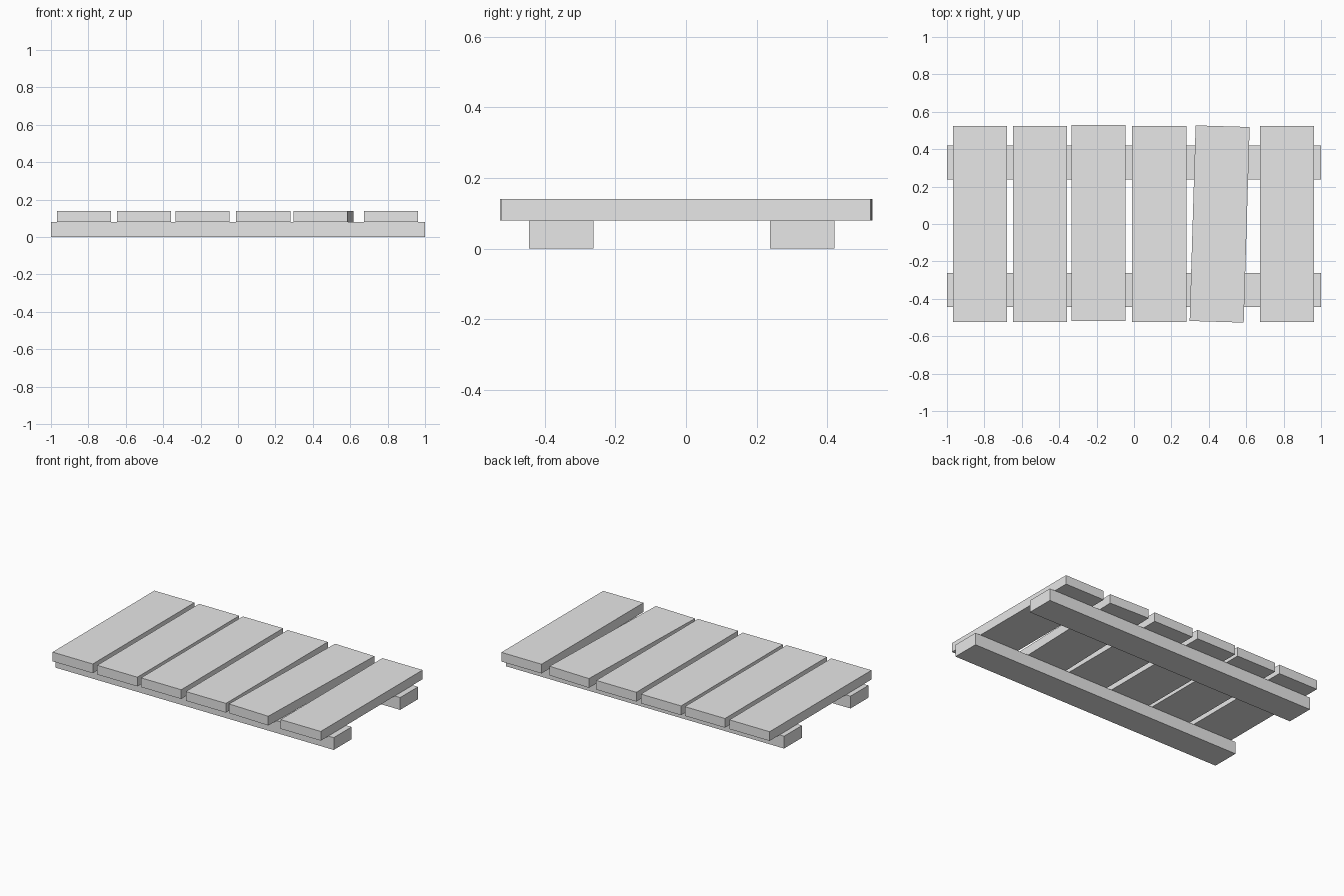
import bpy
import math

# Remove the default cube
default = bpy.data.objects.get("Cube")
if default:
    bpy.data.objects.remove(default, do_unlink=True)

GREY = 0.8
RAIL_TOP = 0.08
PLANK_TOP = 0.14
PLANK_WIDTH = 0.289
PLANK_LENGTH = 1.046

# Single flat grey material
grey = bpy.data.materials.new("plain_grey")
grey.use_nodes = True
colour = (GREY, GREY, GREY, 1)
grey.diffuse_color = colour
for node in grey.node_tree.nodes:
    if node.type == "BSDF_PRINCIPLED":
        node.inputs["Base Color"].default_value = colour


def board(name, x, y, bottom, top, width, length, turn=0):
    """Flat rectangular board, turned about the vertical axis in degrees."""
    bpy.ops.mesh.primitive_cube_add(
        size=1, location=(x, y, (bottom + top) / 2),
        rotation=(0, 0, math.radians(turn)))
    obj = bpy.context.object
    obj.name = name
    obj.scale = (width, length, top - bottom)
    bpy.ops.object.transform_apply(location=False, rotation=False, scale=True)
    obj.data.materials.append(grey)
    return obj


# Two long rails underneath
for name, y in (("front_rail", -0.353), ("back_rail", 0.329)):
    board(name, 0, y, 0, RAIL_TOP, 2, 0.183)

# Six planks across the rails, one sitting slightly crooked
planks = [(-0.823, 0, 0), (-0.502, 0, 0), (-0.19, 0.005, 0),
          (0.135, 0, 0), (0.458, 0, -1.75), (0.817, 0, 0)]
for i, (x, y, turn) in enumerate(planks, 1):
    board(f"plank_{i}", x, y, RAIL_TOP, PLANK_TOP,
          PLANK_WIDTH, PLANK_LENGTH, turn)
